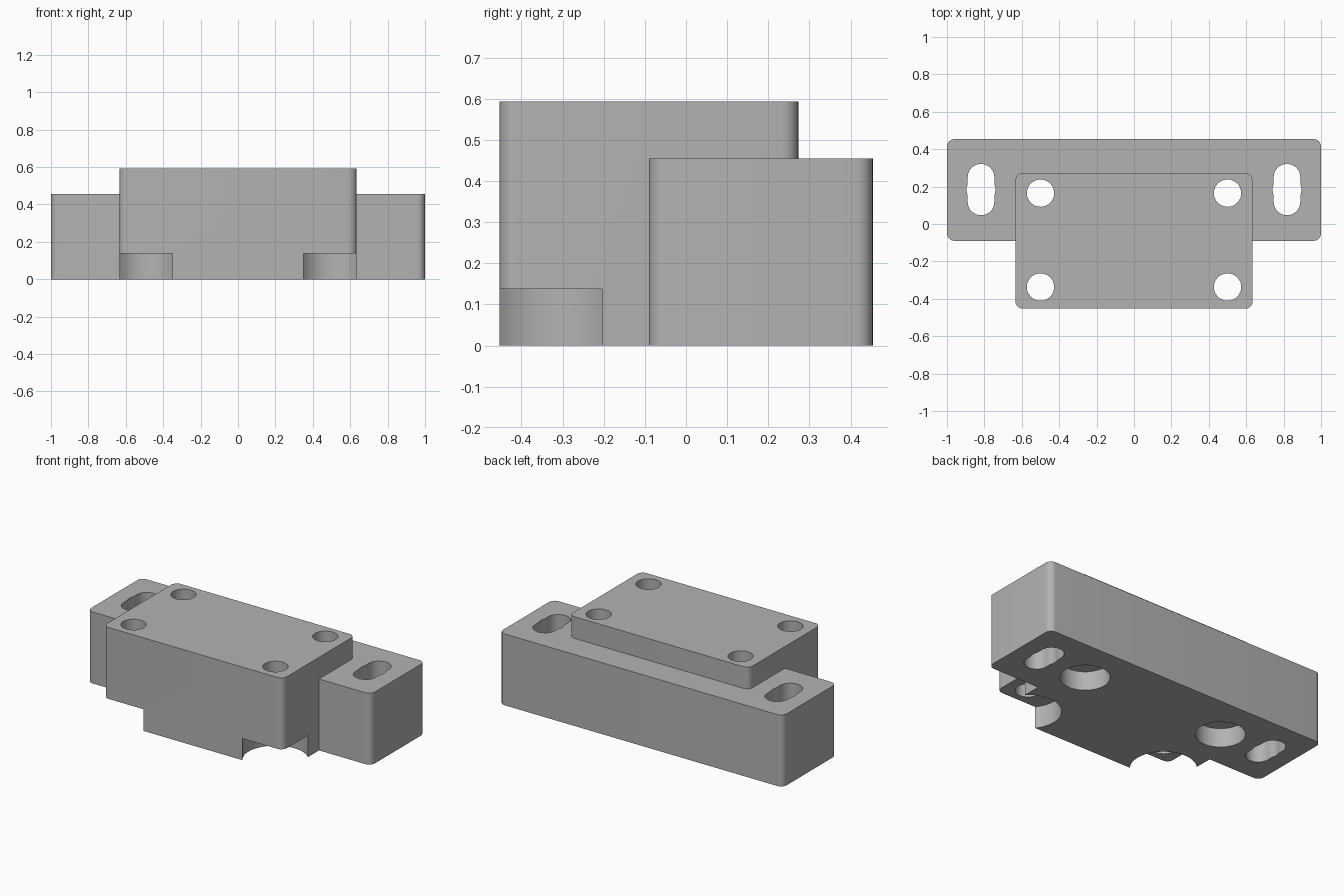
import bpy
import bmesh
from math import cos, sin, pi, radians

if "Cube" in bpy.data.objects:
    bpy.data.objects.remove(bpy.data.objects["Cube"], do_unlink=True)

grey = bpy.data.materials.new("plain grey")
grey.use_nodes = True
grey.diffuse_color = (0.45, 0.45, 0.45, 1)
grey.node_tree.nodes["Principled BSDF"].inputs["Base Color"].default_value = grey.diffuse_color


def prism(name, outline, z0, z1):
    """Extrude a flat outline straight up."""
    bm = bmesh.new()
    face = bm.faces.new([bm.verts.new((x, y, z0)) for x, y in outline])
    top = bmesh.ops.extrude_face_region(bm, geom=[face])["geom"]
    verts = [g for g in top if isinstance(g, bmesh.types.BMVert)]
    bmesh.ops.translate(bm, verts=verts, vec=(0, 0, z1 - z0))
    bmesh.ops.recalc_face_normals(bm, faces=bm.faces)
    mesh = bpy.data.meshes.new(name)
    bm.to_mesh(mesh)
    bm.free()
    mesh.materials.append(grey)
    obj = bpy.data.objects.new(name, mesh)
    bpy.context.collection.objects.link(obj)
    return obj


def rounded(cx, cy, hx, hy, r, steps=8):
    """Rectangle with round corners, given its centre and half sizes."""
    points = []
    for i, (sx, sy) in enumerate([(1, 1), (-1, 1), (-1, -1), (1, -1)]):
        for k in range(steps + 1):
            a = (i + k / steps) * pi / 2
            points.append((cx + sx * (hx - r) + r * cos(a), cy + sy * (hy - r) + r * sin(a)))
    return points


def circle(cx, cy, r, n=48):
    return [(cx + r * cos(2 * pi * k / n), cy + r * sin(2 * pi * k / n)) for k in range(n)]


def combine(target, other, operation):
    """Apply a boolean and discard the helper solid."""
    mod = target.modifiers.new(operation, "BOOLEAN")
    mod.operation = operation
    mod.solver = "EXACT"
    mod.object = other
    other.hide_render = True
    bpy.ops.object.select_all(action="DESELECT")
    bpy.context.view_layer.objects.active = target
    target.select_set(True)
    bpy.ops.object.modifier_apply(modifier=mod.name)
    bpy.data.objects.remove(other, do_unlink=True)


# Wide mounting bar joined to the taller central block
body = prism("mounting_block", rounded(0, 0.182, 1, 0.272, 0.04), 0, 0.455)
block = prism("central_block", rounded(0, -0.09, 0.634, 0.363, 0.04), 0, 0.593)
combine(body, block, "UNION")

LOW, HIGH = -0.1, 0.8
for side in (-1, 1):
    # Bolt holes, with counterbores underneath; the front ones break the corners
    for y, bore, depth in ((0.165, 0.142, 0.12), (-0.337, 0.19, 0.138)):
        x = side * 0.5
        combine(body, prism("counterbore_cutter", circle(x, y, bore, 64), LOW, depth), "DIFFERENCE")
        combine(body, prism("bolt_cutter", circle(x, y, 0.073), LOW, HIGH), "DIFFERENCE")
    # Adjustment slots with a slightly wider round middle
    x = side * 0.818
    combine(body, prism("slot_cutter", rounded(x, 0.184, 0.071, 0.137, 0.0705, 12), LOW, HIGH), "DIFFERENCE")
    combine(body, prism("slot_middle_cutter", circle(x, 0.184, 0.077), LOW, HIGH), "DIFFERENCE")

bpy.ops.object.shade_smooth_by_angle(angle=radians(30))
